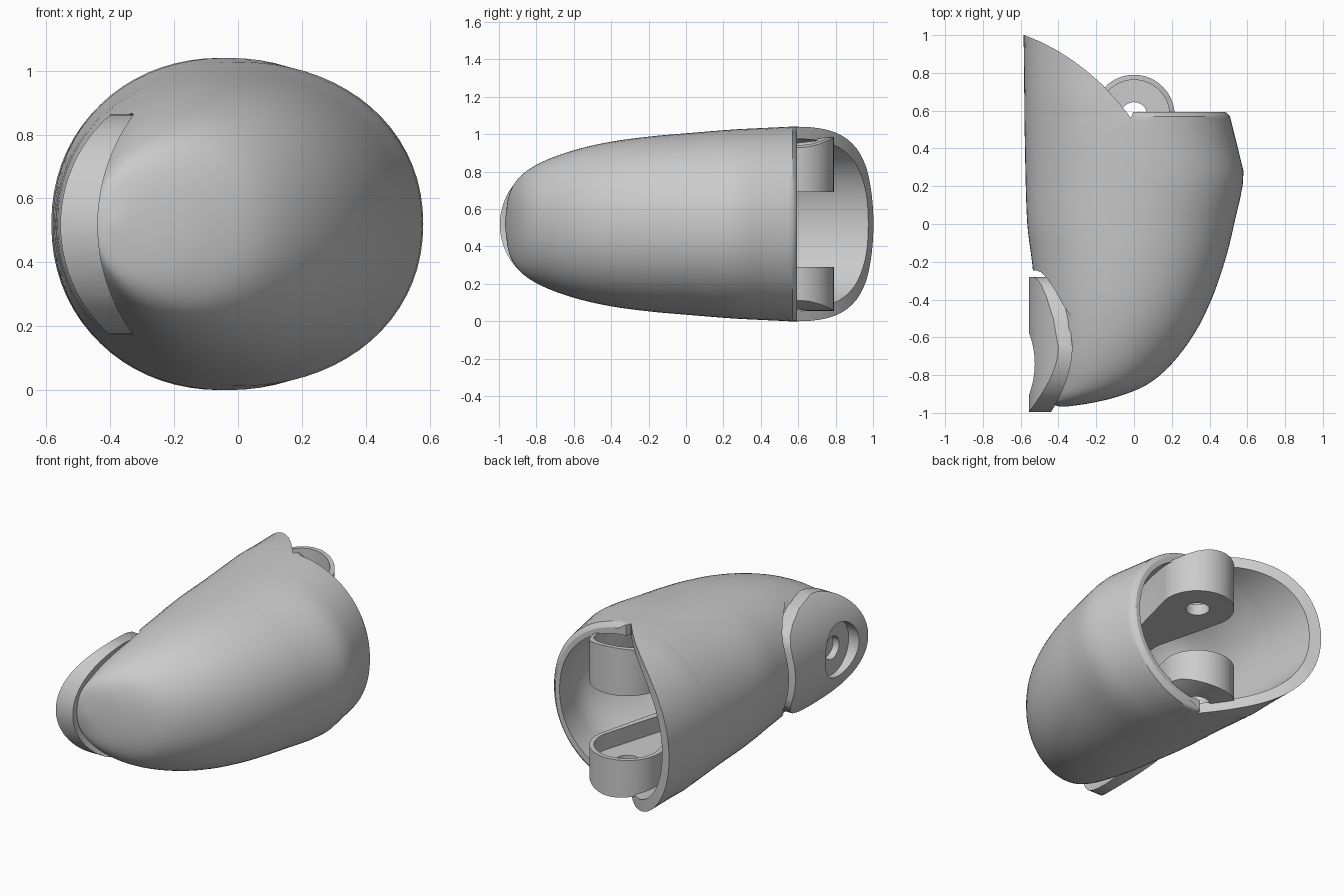
import bpy, bmesh, math
from math import sin, cos, pi

if "Cube" in bpy.data.objects:
    bpy.data.objects.remove(bpy.data.objects["Cube"])

ZC = 0.52


def mesh_obj(name, verts, faces):
    me = bpy.data.meshes.new(name)
    me.from_pydata(verts, [], faces)
    bm = bmesh.new()
    bm.from_mesh(me)
    bmesh.ops.recalc_face_normals(bm, faces=bm.faces)
    bm.to_mesh(me)
    bm.free()
    ob = bpy.data.objects.new(name, me)
    bpy.context.collection.objects.link(ob)
    return ob


def prism(name, pts, axis, lo, hi):
    place = {'x': lambda u, v, w: (w, u, v),
             'y': lambda u, v, w: (u, w, v),
             'z': lambda u, v, w: (u, v, w)}[axis]
    n = len(pts)
    verts = [place(u, v, w) for w in (lo, hi) for u, v in pts]
    faces = [(i, (i + 1) % n, n + (i + 1) % n, n + i) for i in range(n)]
    faces += [tuple(range(n)), tuple(range(n, 2 * n))]
    return mesh_obj(name, verts, faces)


def arc(cu, cv, r, a0, a1, n):
    return [(cu + r * cos(a0 + (a1 - a0) * i / n), cv + r * sin(a0 + (a1 - a0) * i / n))
            for i in range(n + 1)]


def circle(cu, cv, r, n=48):
    return arc(cu, cv, r, 0, 2 * pi, n)[:-1]


def boolean(a, b, op='DIFFERENCE'):
    m = a.modifiers.new('cut', 'BOOLEAN')
    m.operation, m.object, m.solver = op, b, 'EXACT'
    bpy.context.view_layer.objects.active = a
    bpy.ops.object.modifier_apply(modifier=m.name)
    bpy.data.objects.remove(b)


# Shell sections: y, left x, right x, half height
SECTIONS = [(1.06, -.585, .505, .52), (.6, -.58, .505, .52), (.55, -.58, .513, .52),
            (.28, -.575, .58, .507), (0, -.565, .53, .485), (-.2, -.54, .48, .467),
            (-.4, -.52, .41, .44), (-.58, -.50, .32, .40), (-.74, -.485, .20, .345),
            (-.85, -.47, .07, .285), (-.915, -.46, -.09, .22), (-.95, -.445, -.24, .14),
            (-.967, -.39, -.36, .02)]


def smooth_rows(rows, steps=4):
    out = []
    for i in range(len(rows) - 1):
        p = [rows[max(0, min(len(rows) - 1, i + k))] for k in (-1, 0, 1, 2)]
        for s in range(steps):
            t = s / steps
            if i < 3:        # keep the mouth straight and its crease crisp
                out.append(tuple(b + (c - b) * t for b, c in zip(p[1], p[2])))
            else:
                out.append(tuple(.5 * (2 * b + (c - a) * t + (2 * a - 5 * b + 4 * c - d) * t * t
                                       + (3 * b - a - 3 * c + d) * t ** 3)
                                 for a, b, c, d in zip(*p)))
    return out + [rows[-1]]


def loft(name, inset=0.0, n=72):
    rows = SECTIONS
    if inset:
        rows = [(y + inset, xl + inset * (2.2 if y < -.1 else 1), xr - inset, zh - inset)
                for y, xl, xr, zh in rows if zh > .2]
    rows = smooth_rows(rows)
    if not inset:            # round the right-hand lip
        extra = [(y, -.58, xr, .52) for y, xr in ((.595, .48), (.585, .495), (.57, .508))]
        rows = [r for r in rows if r[0] > .6 or r[0] < .56] + extra
        rows = sorted(rows, reverse=True)
    e = 2 / 2.1
    verts = []
    for y, xl, xr, zh in rows:
        xc, rx = (xl + xr) / 2, (xr - xl) / 2
        lip = max(0, .508 - xr) if (not inset and .565 < y < .599) else 0
        for k in range(n):
            c, s = cos(2 * pi * k / n), sin(2 * pi * k / n)
            h = zh - (lip if c > .1 else 0)
            verts.append((xc + rx * math.copysign(abs(c) ** e, c), y,
                          ZC + h * math.copysign(abs(s) ** e, s)))
    faces = [(r * n + k, r * n + (k + 1) % n, (r + 1) * n + (k + 1) % n, (r + 1) * n + k)
             for r in range(len(rows) - 1) for k in range(n)]
    faces += [tuple(range(n)), tuple(range(len(verts) - n, len(verts)))]
    return mesh_obj(name, verts, faces)


# Side plate outline in (y, z)
def plate_outline(scale=1.0):
    right = [(-.50, .32), (-.38, .275), (-.32, .235), (-.29, .19), (-.28, .14)]
    pts = [(y, .517 - h) for y, h in right] + [(y, .517 + h) for y, h in reversed(right)]
    pts = arc(-.65, .517, .345, pi / 2, 3 * pi / 2, 40) + pts
    return [(-.65 + (y + .65) * scale, .517 + (z - .517) * scale) for y, z in pts]


def floor_cylinder(dr=0.0):
    return prism('floor_cutter', circle(.145, .517, .59 - dr, 128), 'y', -1.4, .3)


# Hollow shell
shell = loft('shell')
boolean(shell, loft('cavity', .065))
mouth = [(-.9, 1.15), (-.58, 1.0), (-.49, .963), (-.40, .915), (-.32, .863), (-.25, .81),
         (-.17, .74), (-.1, .665), (-.05, .605), (-.015, .56), (-.005, .594), (.9, .594), (.9, 1.4), (-.9, 1.4)]
boolean(shell, prism('mouth_cutter', mouth, 'z', -.5, 1.6))
pocket = prism('pocket_cutter', plate_outline(1.09), 'x', -1, -.1)
boolean(pocket, floor_cylinder())
boolean(shell, pocket)

# Side plate with round recess and bolt hole
plate = prism('side_plate', plate_outline(), 'x', -1, -.2)
boolean(plate, prism('face', circle(-.095, .517, .461, 128), 'y', -1.5, .5), 'INTERSECT')
boolean(plate, floor_cylinder(.006))
boolean(plate, prism('recess', circle(-.74, .517, .165), 'x', -1, -.485))
boolean(plate, prism('hole', circle(-.74, .517, .07, 32), 'x', -1, -.2))

# Hinge lugs, trimmed to the cavity
CY = .575


def keyhole(r, w, y0):
    return arc(0, CY, r, -.25, pi + .25, 40) + [(-w, y0 + .1), (-w, y0), (w, y0), (w, y0 + .1)]


lugs = []
for name, lo, hi, floor in (('upper_lug', .69, 1.1, .76), ('lower_lug', -.1, .29, .19)):
    lug = prism(name, keyhole(.215, .1, .0), 'z', lo, hi)
    boolean(lug, loft('trim', .055), 'INTERSECT')
    boolean(lug, prism('cup', keyhole(.188, .07, .05), 'z', floor, 1.3))
    boolean(lug, prism('pin_hole', circle(0, CY, .07, 32), 'z', -.3, 1.3))
    lugs.append(lug)

# Inner ribs running from the lugs to the closed end
ribs = []
for name, lo, hi in (('upper_rib', .69, 1.1), ('lower_rib', -.1, .29)):
    rib = prism(name, [(-.02, .02), (.03, .02), (-.02, -1), (-.07, -1)], 'z', lo, hi)
    boolean(rib, loft('trim', .055), 'INTERSECT')
    ribs.append(rib)

# Smooth shading with crisp edges
bpy.ops.object.select_all(action='DESELECT')
for ob in [shell, plate] + lugs + ribs:
    ob.select_set(True)
bpy.context.view_layer.objects.active = shell
bpy.ops.object.shade_smooth_by_angle(angle=math.radians(30))
